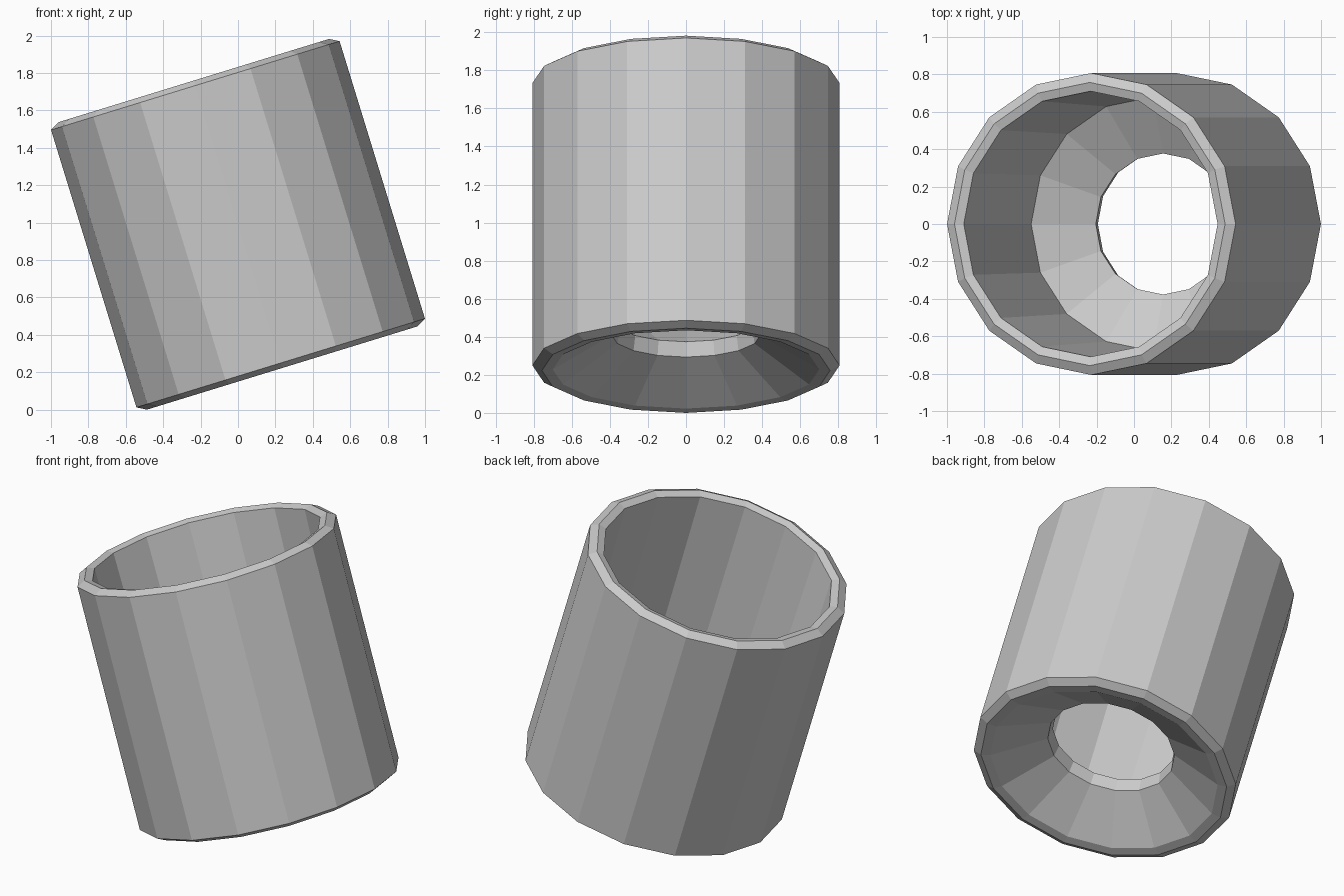
import bpy, bmesh
from math import cos, sin, pi, radians
from mathutils import Matrix

if "Cube" in bpy.data.objects:
    bpy.data.objects.remove(bpy.data.objects["Cube"])

SIDES = 16
TILT = radians(-17.1)

# Closed wall profile (radius, height along the axis)
profile = [
    (0.807, -0.776), (0.807, 0.776),               # outer wall
    (0.757, 0.804), (0.71, 0.788),                 # rounded top rim
    (0.68, -0.34),                                 # inner wall
    (0.377, -0.53), (0.39, -0.61),                 # funnel and floor hole
    (0.70, -0.798), (0.757, -0.804),               # hollow underside, lower rim
]

# Lathe the profile around the axis
bm = bmesh.new()
rings = [[bm.verts.new((r * cos(2 * pi * i / SIDES), r * sin(2 * pi * i / SIDES), h))
          for i in range(SIDES)] for r, h in profile]
for k, ring in enumerate(rings):
    nxt = rings[(k + 1) % len(rings)]
    for i in range(SIDES):
        j = (i + 1) % SIDES
        bm.faces.new((ring[i], ring[j], nxt[j], nxt[i]))
bmesh.ops.recalc_face_normals(bm, faces=bm.faces)

# Tip it sideways and rest it on the ground
bm.transform(Matrix.Rotation(TILT, 4, 'Y'))
bm.transform(Matrix.Translation((0, 0, -min(v.co.z for v in bm.verts))))

mesh = bpy.data.meshes.new("tilted_tube")
bm.to_mesh(mesh)
bm.free()
bpy.context.collection.objects.link(bpy.data.objects.new("tilted_tube", mesh))
